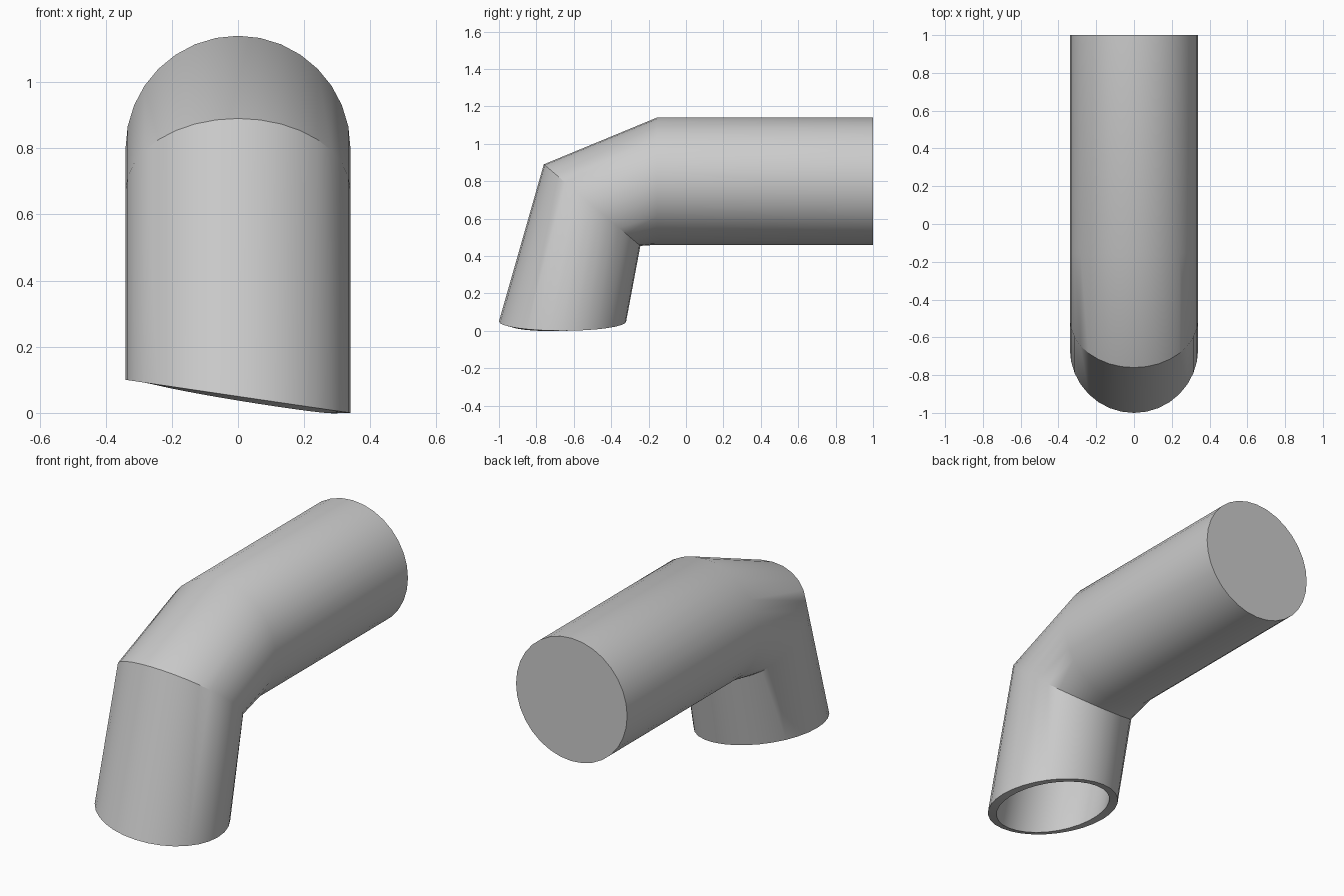
import bpy, bmesh, math
from mathutils import Vector

if "Cube" in bpy.data.objects:
    bpy.data.objects.remove(bpy.data.objects["Cube"])

SIDES = 32
R = 0.34

# Cross-sections: centre, and the two half-axes of each ring (side, top/front)
rings = [
    (Vector((0, -0.66, 0.05)), Vector((R, 0, -0.05)), Vector((0, -R, 0))),
    (Vector((0, -0.502, 0.672)), Vector((R, 0, 0)), Vector((0, -0.258, 0.218))),
    (Vector((0, -0.155, 0.80)), Vector((R, 0, 0)), Vector((0, 0, R))),
    (Vector((0, 1.0, 0.80)), Vector((R, 0, 0)), Vector((0, 0, R))),
]

# Bent pipe: loft the rings, cap the rear end, leave the bottom open
bm = bmesh.new()
loops = []
for centre, side, up in rings:
    angles = [2 * math.pi * i / SIDES for i in range(SIDES)]
    loops.append([bm.verts.new(centre + side * math.cos(a) + up * math.sin(a))
                  for a in angles])
for low, high in zip(loops, loops[1:]):
    for i in range(SIDES):
        j = (i + 1) % SIDES
        bm.faces.new((low[i], low[j], high[j], high[i]))
cap = bm.faces.new(loops[-1])
bmesh.ops.recalc_face_normals(bm, faces=bm.faces)
cap.normal_update()
if cap.normal.y < 0:
    bmesh.ops.reverse_faces(bm, faces=bm.faces)

mesh = bpy.data.meshes.new("bent_pipe")
bm.to_mesh(mesh)
bm.free()
pipe = bpy.data.objects.new("bent_pipe", mesh)
bpy.context.collection.objects.link(pipe)

# Wall thickness, inward
wall = pipe.modifiers.new("wall", 'SOLIDIFY')
wall.thickness = 0.045
wall.offset = -1
wall.use_even_offset = True

# Apply the wall so the rim edges get sharp shading too
bpy.context.view_layer.objects.active = pipe
pipe.select_set(True)
bpy.ops.object.modifier_apply(modifier="wall")
bpy.ops.object.shade_smooth_by_angle(angle=math.radians(30))
